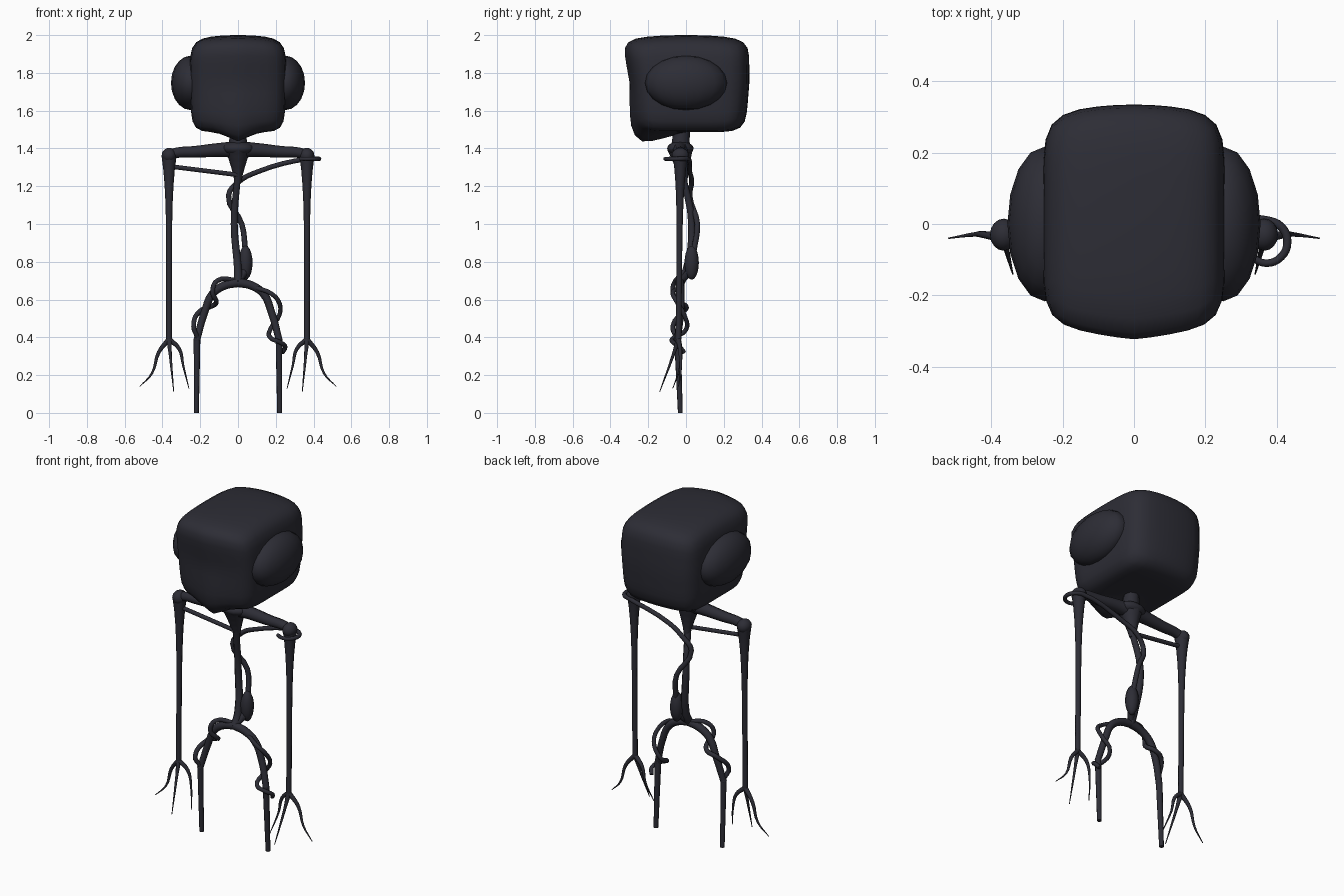
import bpy, bmesh, math
from mathutils import Vector

if "Cube" in bpy.data.objects:
    bpy.data.objects.remove(bpy.data.objects["Cube"])

# One charcoal material for everything
charcoal = bpy.data.materials.new("charcoal")
charcoal.use_nodes = True
charcoal.diffuse_color = (0.026, 0.026, 0.036, 1)
shader = charcoal.node_tree.nodes["Principled BSDF"]
shader.inputs["Base Color"].default_value = charcoal.diffuse_color
shader.inputs["Roughness"].default_value = 0.8


def add_object(name, data):
    obj = bpy.data.objects.new(name, data)
    bpy.context.collection.objects.link(obj)
    bpy.ops.object.select_all(action='DESELECT')
    obj.select_set(True)
    bpy.context.view_layer.objects.active = obj
    return obj


def finish(obj):
    obj.data.materials.append(charcoal)
    bpy.ops.object.shade_smooth_by_angle(angle=math.radians(70))


def mesh_object(name, bm):
    mesh = bpy.data.meshes.new(name)
    bm.to_mesh(mesh)
    bm.free()
    finish(add_object(name, mesh))


def ellipsoid(name, centre, size, segments=16):
    bm = bmesh.new()
    bmesh.ops.create_uvsphere(bm, u_segments=segments, v_segments=10, radius=1)
    bmesh.ops.scale(bm, vec=size, verts=bm.verts)
    bmesh.ops.translate(bm, vec=centre, verts=bm.verts)
    mesh_object(name, bm)


def tube(name, points, start, end, power=1):
    """Smooth round limb whose radius eases from start to end."""
    curve = bpy.data.curves.new(name, 'CURVE')
    curve.dimensions = '3D'
    curve.bevel_depth = 1
    curve.bevel_resolution = 2
    curve.resolution_u = 4
    curve.use_fill_caps = True
    spline = curve.splines.new('BEZIER')
    last = len(points) - 1
    spline.bezier_points.add(last)
    for i, (knot, point) in enumerate(zip(spline.bezier_points, points)):
        knot.co = point
        knot.radius = end + (start - end) * (1 - i / last) ** power
        knot.handle_left_type = knot.handle_right_type = 'AUTO'
    add_object(name, curve)
    bpy.ops.object.convert(target='MESH')
    finish(bpy.context.view_layer.objects.active)


def line(start, end, steps):
    return [Vector(start).lerp(Vector(end), i / steps) for i in range(steps + 1)]


# Head: a rounded box with bowed front and back, a domed top and a wedge chin
HEAD_SIZE = Vector((0.255, 0.335, 0.257))
ROUNDNESS = 7
bm = bmesh.new()
bmesh.ops.create_cube(bm, size=2)
bmesh.ops.subdivide_edges(bm, edges=bm.edges, cuts=9, use_grid_fill=True)
for vert in bm.verts:
    x, y, z = vert.co / sum(abs(c) ** ROUNDNESS for c in vert.co) ** (1 / ROUNDNESS)
    top, bottom = max(z, 0), max(-z, 0)
    dome = 1 - 0.08 * top * (x * x + y * y)
    if y < 0:
        # The brow juts out over the face, and the chin hangs below it
        chin = max(0, 1 - abs(x) * 2) * min(1, -y * 1.3) * bottom ** 4
        y *= (0.89 + 0.13 * top) * (1 - (0.14 + 0.1 * bottom) * abs(x) ** 1.3)
        z -= 0.24 * chin
    else:
        y *= 1 - 0.1 * x * x - 0.06 * bottom
    x *= 1 - 0.06 * top ** 4 - 0.04 * bottom
    vert.co = Vector((x * HEAD_SIZE.x, y * HEAD_SIZE.y, 1.743 + z * dome * HEAD_SIZE.z))
mesh_object("head", bm)

# Neck, chest hub and spine
DEPTH = -0.03
neck = Vector((0, DEPTH, 1.4))
hips = Vector((0, DEPTH, 0.69))
tube("neck", line(neck, (0, -0.02, 1.53), 2), 0.05, 0.04)
ellipsoid("neck_base", neck, (0.09, 0.07, 0.038))
tube("chest", line(neck, (0, -0.01, 1.22), 5), 0.07, 0.018, power=1.3)
tube("spine", [(0, -0.02, 1.27), (-0.02, -DEPTH, 1), (0, 0, 0.75), hips], 0.018, 0.024)

# Limbs and eyes, the same on both sides
for side, label in ((1, "left"), (-1, "right")):
    def place(x, z, y=DEPTH):
        return Vector((side * x, y, z))

    ellipsoid(label + "_eye", place(0.25, 1.747, 0), (0.105, 0.217, 0.144))

    # Shoulder beam and flared arm
    shoulder = place(0.365, 1.363)
    wrist = place(0.365, 0.39, -0.04)
    tube(label + "_collar", [place(0, 1.395), place(0.1, 1.392), place(0.23, 1.382),
                             place(0.33, 1.376), shoulder], 0.045, 0.026, power=2)
    ellipsoid(label + "_shoulder", shoulder, (0.039, 0.045, 0.04))
    tube(label + "_arm", line(shoulder, wrist, 12), 0.04, 0.015, power=6)

    # Three thin claws
    fingers = {"outer": [place(0.42, 0.32), place(0.455, 0.21), place(0.52, 0.14, -0.04)],
               "middle": [place(0.358, 0.3, -0.07), place(0.34, 0.11, -0.14)],
               "inner": [place(0.312, 0.34), place(0.29, 0.25), place(0.26, 0.13, -0.07)]}
    for finger, joints in fingers.items():
        tube(f"{label}_{finger}_finger", [wrist] + joints, 0.014, 0.002)

    # Thigh arching out of the hips, then a straight shin
    knee = place(0.217, 0.39, -0.045)
    tube(label + "_thigh", [hips, place(0.07, 0.675), place(0.135, 0.63),
                            place(0.178, 0.53), knee], 0.024, 0.018)
    ellipsoid(label + "_knee", knee, Vector((1, 1, 1)) * 0.018)
    tube(label + "_shin", line(knee, place(0.22, 0), 3), 0.018, 0.013)

# Vine hooked round the left shoulder, then winding down the spine
hook = [Vector((0.37 + 0.06 * math.sin(a), -0.05 - 0.06 * math.cos(a), 1.345))
        for a in (math.pi * i / 4 for i in range(-1, 5))]
tube("shoulder_vine", hook + [(0.1, 0.02, 1.275), (0, 0.03, 1.22), (-0.05, 0.02, 1.15),
                              (0.02, 0.06, 1), (0.04, 0.04, 0.85)], 0.01, 0.015)
tube("chest_vine", line((-0.36, DEPTH, 1.305), (0, DEPTH, 1.26), 2), 0.012, 0.012)

# Pod at the base of the spine, on a short stalk
ellipsoid("pod", (0.04, 0.03, 0.795), (0.037, 0.038, 0.09), segments=8)
tube("pod_stalk", line((0.04, 0.03, 0.76), hips, 2), 0.025, 0.015)

# Vines twisting round the legs
tube("left_leg_vine", [(0.1, -0.04, 0.66), (0.17, -0.07, 0.635), (0.215, -0.05, 0.59),
                       (0.22, -0.01, 0.52), (0.17, 0, 0.44), (0.175, -0.07, 0.395),
                       (0.22, -0.07, 0.375), (0.25, -0.035, 0.35), (0.235, -0.01, 0.32)],
     0.012, 0.012)
tube("right_leg_vine", [(0, -0.02, 0.7), (-0.11, -0.055, 0.7), (-0.135, -0.07, 0.64),
                        (-0.115, -0.03, 0.585), (-0.14, 0, 0.565), (-0.2, -0.01, 0.54),
                        (-0.235, -0.07, 0.46), (-0.215, -0.05, 0.4)], 0.013, 0.013)
